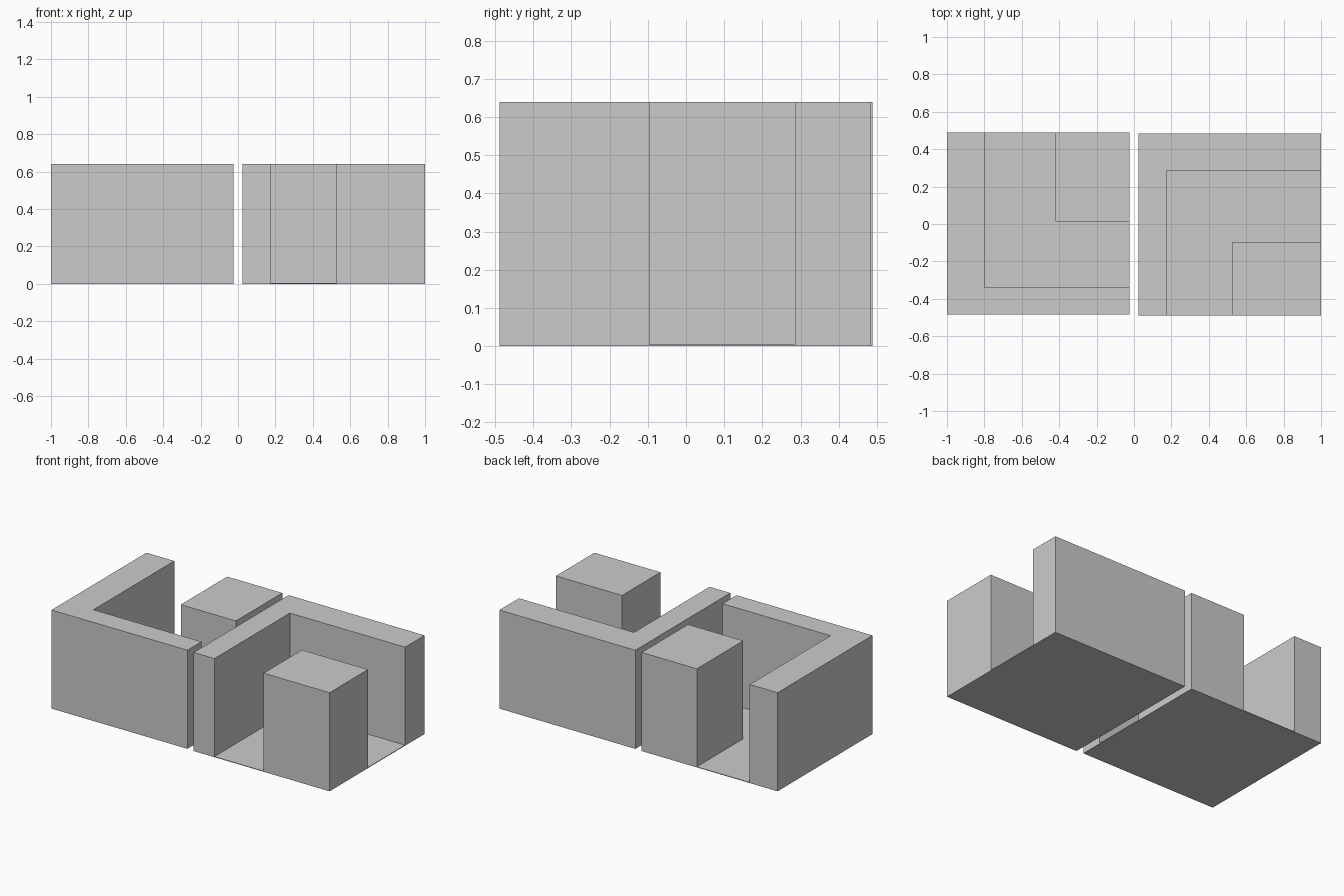
import bpy, bmesh

if "Cube" in bpy.data.objects:
    bpy.data.objects.remove(bpy.data.objects["Cube"])

HEIGHT = 0.64
FLOOR = 0.004


def prism(name, points, z0, z1):
    """Vertical prism from a plan outline."""
    bm = bmesh.new()
    face = bm.faces.new([bm.verts.new((x, y, z0)) for x, y in points])
    top = bmesh.ops.extrude_face_region(bm, geom=[face], use_keep_orig=True)["geom"]
    verts = [v for v in top if isinstance(v, bmesh.types.BMVert)]
    bmesh.ops.translate(bm, verts=verts, vec=(0, 0, z1 - z0))
    bmesh.ops.recalc_face_normals(bm, faces=bm.faces)
    mesh = bpy.data.meshes.new(name)
    bm.to_mesh(mesh)
    bm.free()
    obj = bpy.data.objects.new(name, mesh)
    bpy.context.collection.objects.link(obj)
    return obj


def corner_tile(name, x0, x1, y0, y1, outer, inner, exit_y):
    """Block with an L-shaped channel leaving on the +x side and at exit_y."""
    tile = prism(name, [(x0, y0), (x1, y0), (x1, y1), (x0, y1)], 0, HEIGHT)
    (ox, oy), (ix, iy), ex = outer, inner, x1 + 0.1
    channel = prism(name + "_channel_cutter",
                    [(ox, exit_y), (ox, oy), (ex, oy), (ex, iy), (ix, iy), (ix, exit_y)],
                    FLOOR, HEIGHT + 0.1)
    channel.hide_render = True
    cut = tile.modifiers.new("channel", 'BOOLEAN')
    cut.operation = 'DIFFERENCE'
    cut.solver = 'EXACT'
    cut.object = channel
    # Bake the cut and drop the cutter
    bpy.context.view_layer.objects.active = tile
    bpy.ops.object.modifier_apply(modifier=cut.name)
    bpy.data.objects.remove(channel)
    return tile


# Left tile: channel turns from the back to the right
corner_tile("left_corner_tile", -1, -0.024, -0.484, 0.489,
            (-0.80, -0.34), (-0.42, 0.013), 0.6)
# Right tile: channel turns from the front to the right
corner_tile("right_corner_tile", 0.024, 1, -0.489, 0.485,
            (0.173, 0.285), (0.526, -0.095), -0.6)
